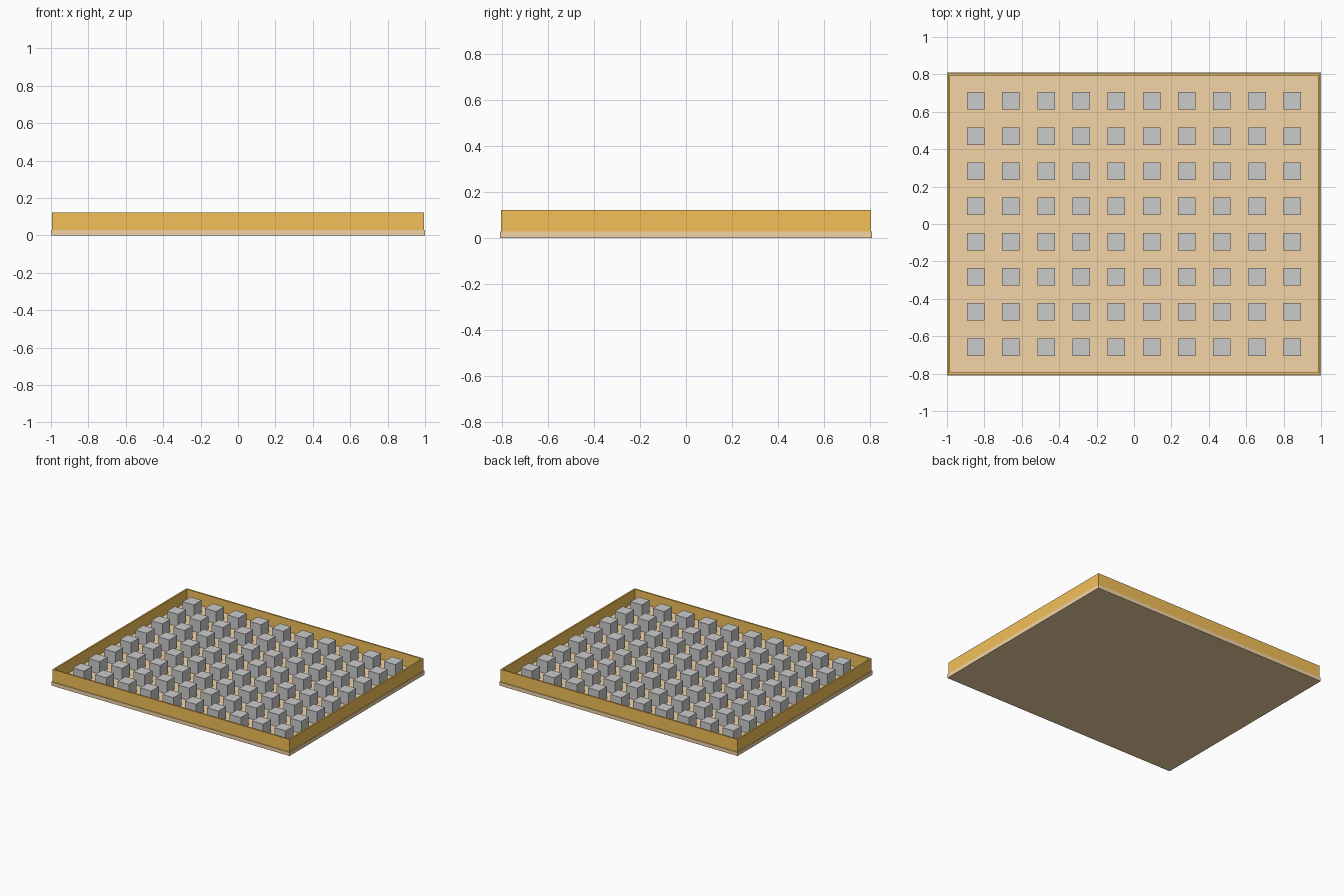
import bpy

if "Cube" in bpy.data.objects:
    bpy.data.objects.remove(bpy.data.objects["Cube"])

BASE_X, BASE_Y, BASE_H = 2.0, 1.62, 0.028
WALL_X, WALL_Y, WALL_T, TOP = 0.995, 0.805, 0.012, 0.122
PITCH, CUBE = 0.188, 0.094


def material(name, color):
    mat = bpy.data.materials.new(name)
    mat.diffuse_color = color
    mat.use_nodes = True
    mat.node_tree.nodes["Principled BSDF"].inputs["Base Color"].default_value = mat.diffuse_color
    return mat


def box(name, center, size, mat=None):
    bpy.ops.mesh.primitive_cube_add(size=1, location=center)
    obj = bpy.context.object
    obj.name = name
    obj.scale = size
    bpy.ops.object.transform_apply(location=False, rotation=False, scale=True)
    if mat:
        obj.data.materials.append(mat)
    return obj


tan = material("tan", (0.9, 0.665, 0.38, 1))
orange = material("orange", (0.9, 0.53, 0.1, 1))

# Floor slab
box("base_plate", (0, 0, BASE_H / 2), (BASE_X, BASE_Y, BASE_H), tan)

# Thin rim walls, set slightly in from the slab edge
wall_h = TOP - BASE_H
wall_z = BASE_H + wall_h / 2
for side, sx, sy in (("front", 0, -1), ("back", 0, 1), ("left", -1, 0), ("right", 1, 0)):
    center = (sx * (WALL_X - WALL_T / 2), sy * (WALL_Y - WALL_T / 2), wall_z)
    if sy:
        size = (2 * WALL_X, WALL_T, wall_h)
    else:
        size = (WALL_T, 2 * (WALL_Y - WALL_T), wall_h)
    box(side + "_wall", center, size, orange)

# Grid of blocks: one cube repeated by two arrays
block = box("block_grid", (-4.5 * PITCH, -3.5 * PITCH, BASE_H + CUBE / 2), (CUBE,) * 3)
for count, offset in ((10, (PITCH, 0, 0)), (8, (0, PITCH, 0))):
    arr = block.modifiers.new("repeat", 'ARRAY')
    arr.count = count
    arr.use_relative_offset = False
    arr.use_constant_offset = True
    arr.constant_offset_displace = offset
